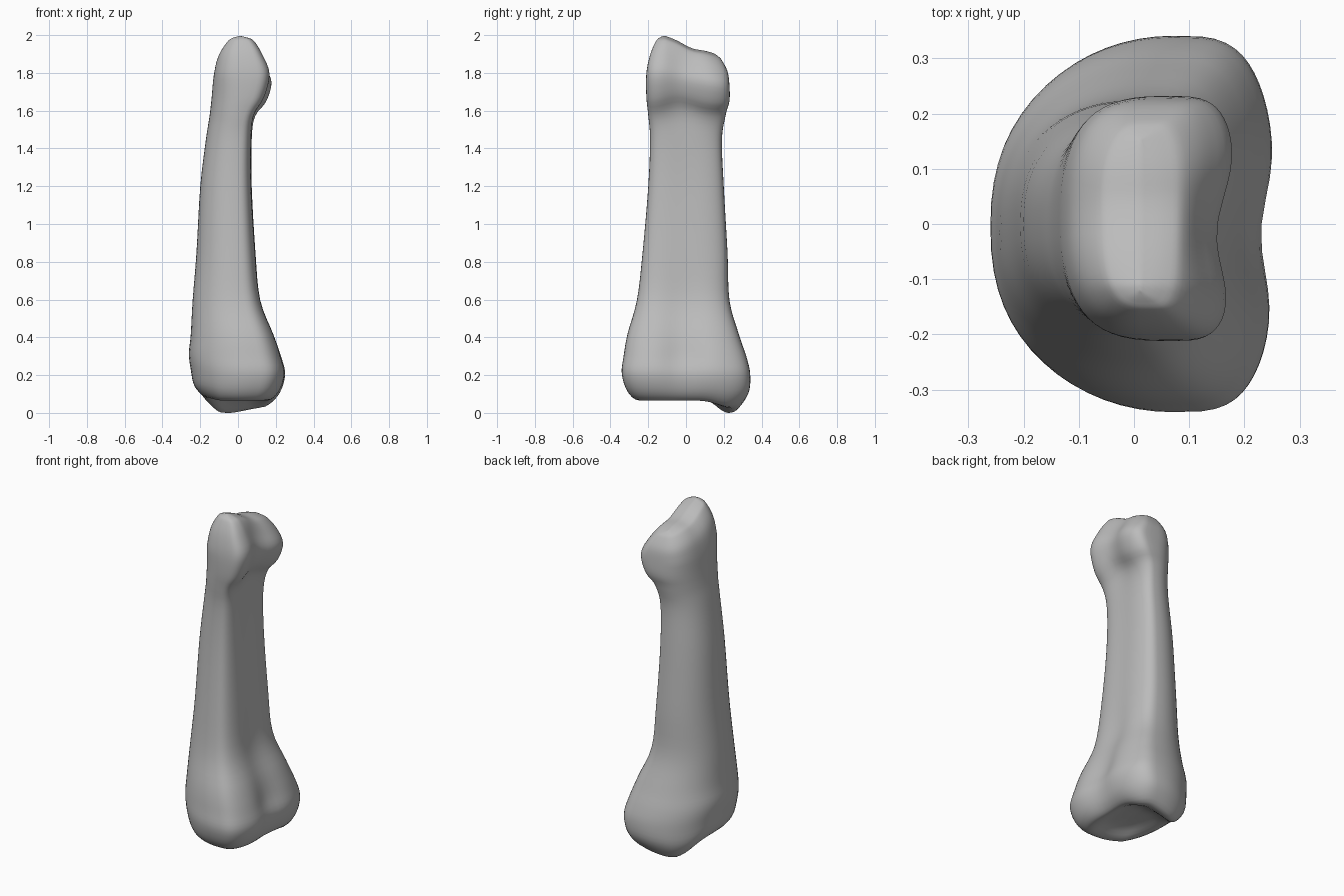
import bpy
import bmesh
from math import sin, cos, pi, exp, copysign

cube = bpy.data.objects.get("Cube")
if cube:
    bpy.data.objects.remove(cube, do_unlink=True)

SIDES = 64
STEPS = 4

# Cross-sections from base to head, in hundredths:
# height, dorsal x, palmar x, front y, back y, depth of the palmar groove
SECTIONS = [
    (9, 0, 0, -5, 7, 0),
    (8, -9, 9, -15, 18, 0),
    (5, -17, 17, -25, 27, 1),
    (10, -23, 23, -31, 33, 2),
    (20, -25, 26, -34, 34, 3),
    (30, -26, 24, -33, 32, 4),
    (42, -25, 20, -31, 28, 3),
    (60, -24, 13, -26, 23, 2),
    (85, -22, 10, -23, 22, 1),
    (120, -20, 8, -20, 20, 1),
    (145, -17, 8, -19, 19, 1),
    (158, -15, 10, -20, 21, 2),
    (168, -14, 16, -21, 23, 3),
    (180, -13, 19, -21, 23, 4),
    (190, -11, 15, -19, 22, 3),
    (197, -7, 10, -16, 19, 1),
    (199, -4, 6, -14, 17, 0),
    (200, 1, 1, -12, 15, 0),
]


def bump(value, centre, width):
    return exp(-((value - centre) / width) ** 2)


def clamp(value):
    return max(0.0, min(1.0, value))


def power(value, exponent):
    return copysign(abs(value) ** exponent, value)


def smooth_sections(sections):
    """Run a smooth curve through every column of the section table."""
    last = len(sections) - 1
    result = []
    for i in range(last):
        around = [sections[max(0, min(last, i + k))] for k in (-1, 0, 1, 2)]
        for step in range(STEPS):
            t = step / STEPS
            row = []
            for a, b, c, d in zip(*around):
                m, n = (c - a) / 2, (d - b) / 2
                value = b + t * (m + t * (3 * (c - b) - 2 * m - n
                                          + t * (2 * (b - c) + m + n)))
                row.append(value / 100)
            result.append(row)
    result.append([value / 100 for value in sections[last]])
    return result


def ring_point(section, angle):
    """Rounded dorsal side, squarer grooved palmar side, shaped ends."""
    z, x0, x1, y0, y1, groove = section
    c, s = cos(angle), sin(angle)
    xc = x0 + (x1 - x0) * 0.63
    head = clamp((z - 1.55) / 0.25)
    y = (y0 + y1) / 2 + (y1 - y0) / 2 * power(s, 0.85 - 0.1 * head)
    if c > 0:
        x = xc + (x1 - xc) * power(c, 0.55)
        x -= groove * bump(y, -0.02, 0.11) * c
        # Lower edge of the head arches up between the condyles
        z += 0.05 * (bump(y, -0.03, 0.12) - 0.5) * c * bump(z, 1.65, 0.12)
    else:
        x = xc + (xc - x0) * power(c, 1 - 0.4 * head)
    # Head: one condyle stands higher, with a shallow notch between them
    tilt = clamp((z - 1.6) / 0.4)
    z -= tilt * (0.36 * max(0, y + 0.11) + 0.015 * bump(y, 0.03, 0.06))
    # Base: the back tubercle hangs lower, the dorsal rim sits higher
    base = clamp((0.4 - z) / 0.35)
    z += base * (0.02 - 0.07 * bump(y, 0.22, 0.09) * bump(x, -0.03, 0.2))
    z += base * 0.25 * max(0, -0.1 - x)
    return x, y, z


# Bone: loft the rings, both ends closing on a seam
bm = bmesh.new()
rings = [[bm.verts.new(ring_point(section, 2 * pi * i / SIDES))
          for i in range(SIDES)] for section in smooth_sections(SECTIONS)]
for low, high in zip(rings, rings[1:]):
    for i in range(SIDES):
        j = (i + 1) % SIDES
        bm.faces.new((low[i], low[j], high[j], high[i]))
bmesh.ops.remove_doubles(bm, verts=bm.verts, dist=0.0005)

# Stand on the ground
bottom = min(v.co.z for v in bm.verts)
bmesh.ops.translate(bm, verts=bm.verts, vec=(0, 0, -bottom))
bmesh.ops.recalc_face_normals(bm, faces=bm.faces)

mesh = bpy.data.meshes.new("finger_bone")
bm.to_mesh(mesh)
bm.free()
bone = bpy.data.objects.new("finger_bone", mesh)
bpy.context.collection.objects.link(bone)

# Plain grey surface
grey = bpy.data.materials.new("bone_grey")
grey.use_nodes = True
colour = (0.5, 0.5, 0.5, 1)
grey.diffuse_color = colour
grey.node_tree.nodes["Principled BSDF"].inputs["Base Color"].default_value = colour
mesh.materials.append(grey)
mesh.polygons.foreach_set("use_smooth", [True] * len(mesh.polygons))
